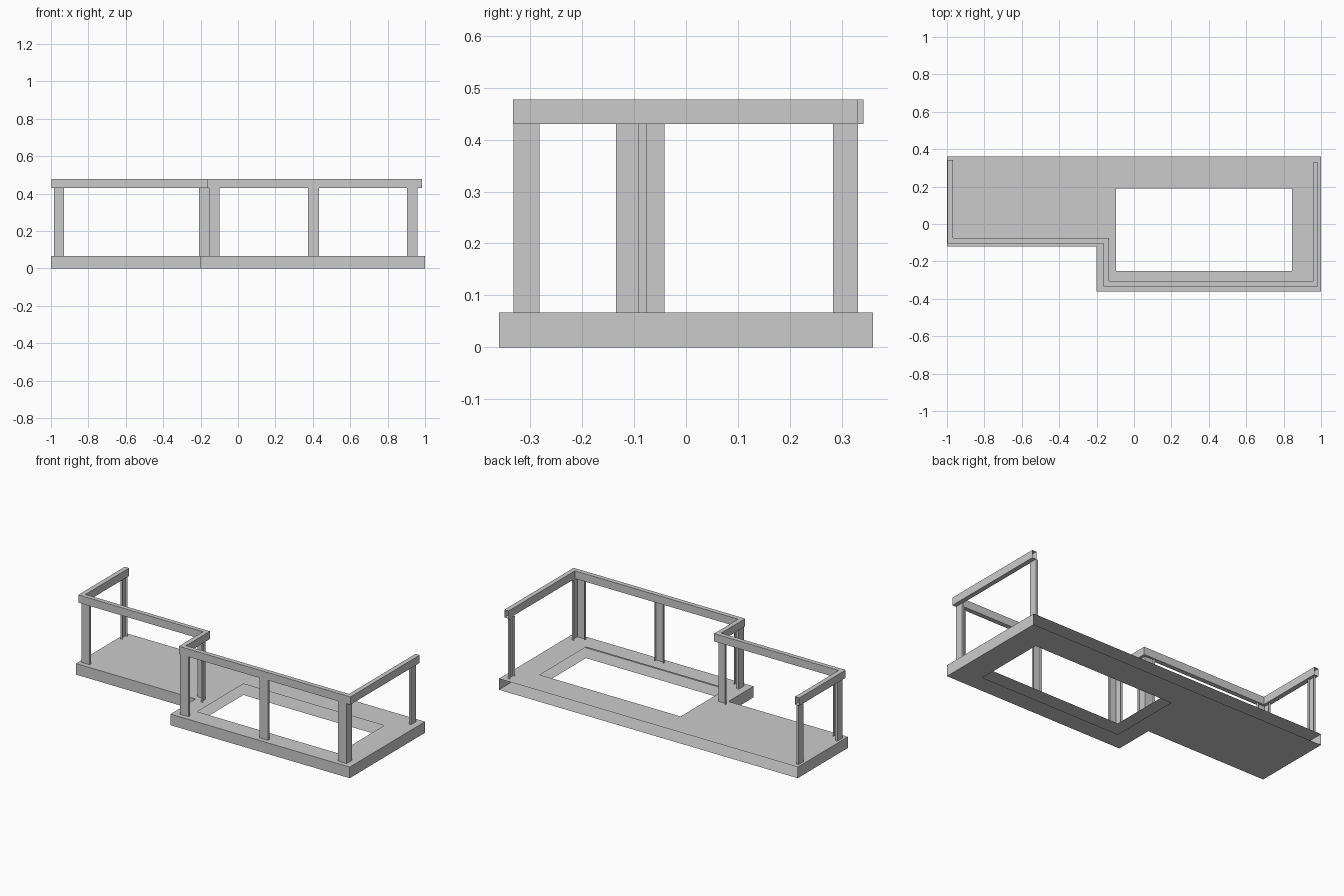
import bpy, bmesh

if "Cube" in bpy.data.objects:
    bpy.data.objects.remove(bpy.data.objects["Cube"])

SLAB_H, POST_TOP, RAIL_TOP = 0.067, 0.43, 0.477
D = 0.014  # depth of the folded post edges


def finish(name, bm, weld=True):
    if weld:
        bmesh.ops.remove_doubles(bm, verts=bm.verts, dist=1e-5)
    bmesh.ops.recalc_face_normals(bm, faces=bm.faces)
    me = bpy.data.meshes.new(name)
    bm.to_mesh(me)
    bm.free()
    ob = bpy.data.objects.new(name, me)
    bpy.context.collection.objects.link(ob)
    return ob


def strip(bm, pts, z0, z1):
    """Upright open sheet along a plan polyline."""
    lo = [bm.verts.new((x, y, z0)) for x, y in pts]
    hi = [bm.verts.new((x, y, z1)) for x, y in pts]
    for i in range(len(pts) - 1):
        bm.faces.new((lo[i], lo[i + 1], hi[i + 1], hi[i]))


def plate(bm, loops, z):
    """Flat sheet bounded by the first loop, with the others as holes."""
    edges = []
    for loop in loops:
        vs = [bm.verts.new((x, y, z)) for x, y in loop]
        edges += [bm.edges.new((vs[i - 1], vs[i])) for i in range(len(vs))]
    res = bmesh.ops.triangle_fill(bm, edges=edges, use_beauty=True)
    faces = [g for g in res['geom'] if isinstance(g, bmesh.types.BMFace)]
    inner = list({e for f in faces for e in f.edges} - set(edges))
    bmesh.ops.dissolve_limit(bm, angle_limit=0.01, verts=[], edges=inner)


# Floor slab: hollow shell, open along the back and around the well
outline = [(-1, 0.36), (-1, -0.12), (-0.2, -0.12), (-0.2, -0.36), (1, -0.36), (1, 0.36)]
well = [(-0.097, -0.25), (0.845, -0.25), (0.845, 0.19), (-0.097, 0.19)]
bm = bmesh.new()
plate(bm, [outline, well], 0)
plate(bm, [outline, well], SLAB_H)
strip(bm, outline, 0, SLAB_H)
finish("floor_slab", bm)

# Handrail: mitred square tube with open ends
outer = [(-0.997, 0.342), (-0.997, -0.103), (-0.163, -0.103),
         (-0.163, -0.333), (0.985, -0.333), (0.985, 0.33)]
inner = [(-0.968, 0.342), (-0.968, -0.076), (-0.135, -0.076),
         (-0.135, -0.305), (0.957, -0.305), (0.957, 0.33)]
bm = bmesh.new()
rings = [[bm.verts.new((*p, z)) for p, z in
          ((o, POST_TOP), (o, RAIL_TOP), (n, RAIL_TOP), (n, POST_TOP))]
         for o, n in zip(outer, inner)]
for a, b in zip(rings, rings[1:]):
    for k in range(4):
        bm.faces.new((a[k - 1], a[k], b[k], b[k - 1]))
finish("handrail", bm)


def post(name, pts):
    bm = bmesh.new()
    strip(bm, pts, SLAB_H, POST_TOP)
    finish(name, bm)


# Angled corner posts: corner, arm along x, arm along y, side the y arm folds to
for name, x, y, ax, ay, s in [
        ("left_corner_post", -0.985, -0.09, 0.055, 0.049, 1),
        ("step_inner_post", -0.153, -0.09, -0.056, -0.045, 1),
        ("step_outer_post", -0.155, -0.332, 0.056, 0.05, 1),
        ("right_corner_post", 0.96, -0.332, -0.057, 0.05, -1)]:
    post(name, [(x + ax, y + D), (x + ax, y), (x, y), (x, y + ay), (x + s * D, y + ay)])

# Channel posts at the two rear ends and in the middle of the front
for name, x, s in [("left_rear_post", -0.985, 1), ("right_rear_post", 0.96, -1)]:
    post(name, [(x + s * D, 0.283), (x, 0.283), (x, 0.331), (x + s * D, 0.331)])
post("front_middle_post", [(0.375, -0.332 + D), (0.375, -0.332), (0.433, -0.332), (0.433, -0.332 + D)])
